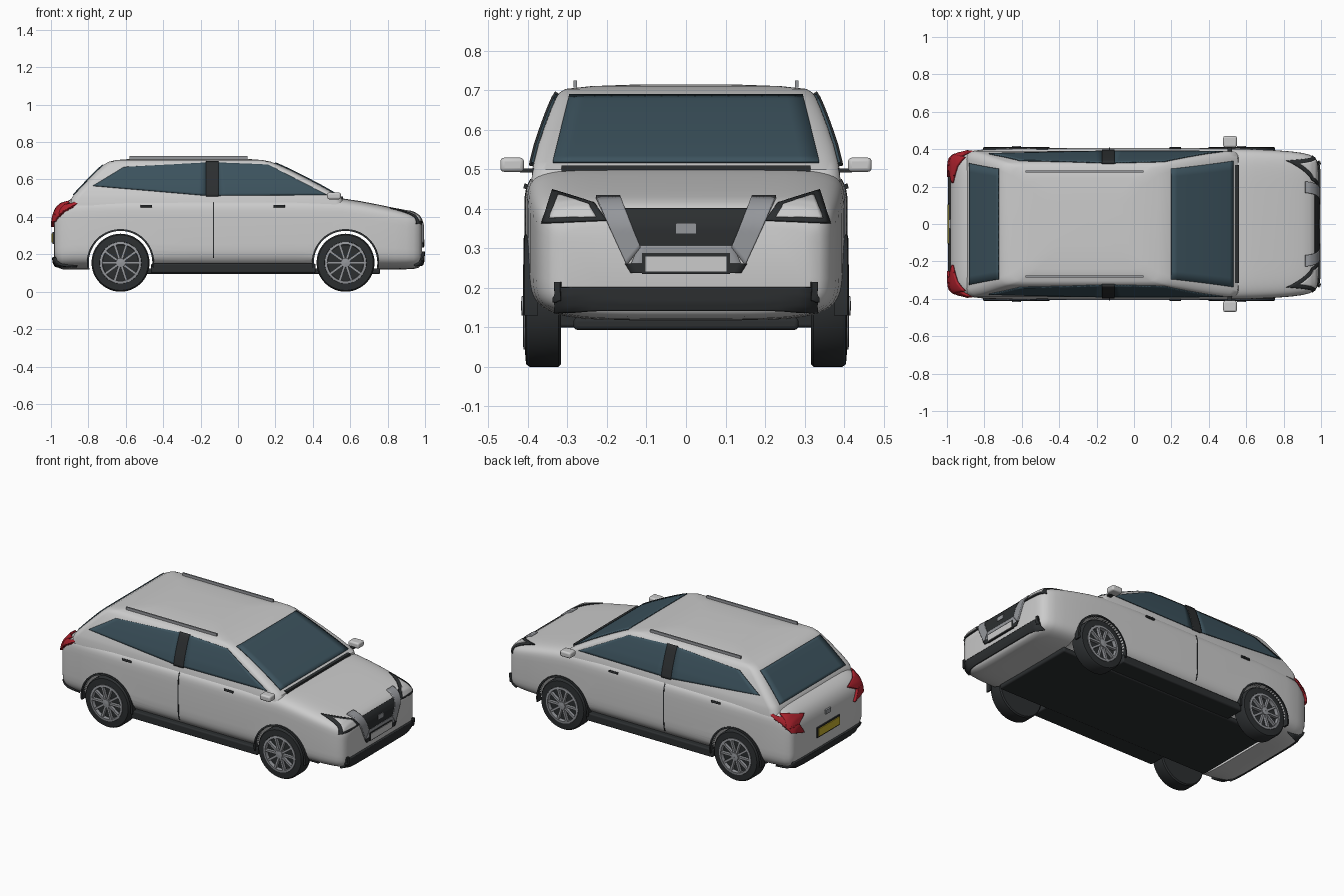
import bpy, bmesh, math
from mathutils import Vector, Matrix
from mathutils.bvhtree import BVHTree

if "Cube" in bpy.data.objects:
    bpy.data.objects.remove(bpy.data.objects["Cube"])


def material(name, r, g, b):
    m = bpy.data.materials.new(name)
    m.diffuse_color = (r, g, b, 1)
    m.use_nodes = True
    m.node_tree.nodes["Principled BSDF"].inputs["Base Color"].default_value = m.diffuse_color
    return m


BLACK = material("black_trim", .025, .028, .03, )
GLASS = material("tinted_glass", .045, .085, .11)
RED = material("red_lens", .4, .015, .025)
YELLOW = material("yellow_plate", .55, .42, .03)
METAL = material("grey_metal", .3, .31, .33)


def add(name, bm, mat=None, mirror=False, bevel=0, angle=35):
    bmesh.ops.recalc_face_normals(bm, faces=bm.faces)
    me = bpy.data.meshes.new(name)
    bm.to_mesh(me)
    bm.free()
    ob = bpy.data.objects.new(name, me)
    bpy.context.collection.objects.link(ob)
    if mat:
        me.materials.append(mat)
    if bevel:
        b = ob.modifiers.new("bevel", 'BEVEL')
        b.width, b.segments = bevel, 3
    if mirror:
        ob.modifiers.new("mirror", 'MIRROR').use_axis = (False, True, False)
    smooth(ob, angle)
    return ob


def smooth(ob, angle=35):
    bpy.ops.object.select_all(action='DESELECT')
    ob.select_set(True)
    bpy.context.view_layer.objects.active = ob
    bpy.ops.object.shade_smooth_by_angle(angle=math.radians(angle))


def box(name, lo, hi, mat=None, mirror=False, bevel=0):
    lo, hi = Vector(lo), Vector(hi)
    bm = bmesh.new()
    bmesh.ops.create_cube(bm, size=1, matrix=Matrix.Translation((lo + hi) / 2) @ Matrix.Diagonal((*(hi - lo), 1)))
    return add(name, bm, mat, mirror, bevel)


def loft(rings, closed=False):
    bm = bmesh.new()
    vs = [[bm.verts.new(p) for p in r] for r in rings]
    n = len(vs[0])
    pairs = list(zip(vs, vs[1:])) + ([(vs[-1], vs[0])] if closed else [])
    for a, b in pairs:
        for i in range(n):
            bm.faces.new((a[i], a[(i + 1) % n], b[(i + 1) % n], b[i]))
    if not closed:
        bm.faces.new(vs[0])
        bm.faces.new(vs[-1])
    bmesh.ops.recalc_face_normals(bm, faces=bm.faces)
    return bm


def section(w, zt, zb, n_top=8, n_low=5, count=64):
    zc, h, pts = (zt + zb) / 2, (zt - zb) / 2, []
    for i in range(count):
        t = 2 * math.pi * (i + .5) / count
        c, s = math.cos(t), math.sin(t)
        n = n_top if s > 0 else n_low
        pts.append((math.copysign(abs(c) ** (2 / n), c) * w, zc + math.copysign(abs(s) ** (2 / n), s) * h))
    return pts


def patch(name, corners, way, target, mat=None, mirror=True, lift=.003, thick=.006, n=14):
    """Quad seen along an axis and projected onto a surface: way is +x, -x or +y."""
    c = [Vector(p) for p in corners]
    bm, last, rows = bmesh.new(), None, []
    for i in range(n + 1):
        row = []
        for j in range(n + 1):
            u, v = i / n, j / n
            p = c[0].lerp(c[1], u).lerp(c[3].lerp(c[2], u), v)
            s = -1 if way == '-x' else 1
            axis = Vector((0, s, 0)) if way == '+y' else Vector((s, 0, 0))
            start = Vector((p.x, 0, p.y)) if way == '+y' else Vector((0, p.x, p.y))
            hit, nor, _, _ = target.ray_cast(start + axis * 2, -axis)
            if hit is None:
                hit, nor, _, _ = target.find_nearest(start + axis * (last if last else .9))
            last = abs(hit.dot(axis))
            row.append(bm.verts.new(hit + nor * lift))
        rows.append(row)
    for a, b in zip(rows, rows[1:]):
        for j in range(n):
            bm.faces.new((a[j], a[j + 1], b[j + 1], b[j]))
    ob = add(name, bm, mat)
    sol = ob.modifiers.new("thickness", 'SOLIDIFY')
    sol.thickness, sol.offset = thick, 0
    if mirror:
        ob.modifiers.new("mirror", 'MIRROR').use_axis = (False, True, False)
    return ob


# Lower body, lofted nose to tail: x, half width, top, bottom
stations = [(-.985, .32, .37, .20), (-.98, .345, .405, .16), (-.965, .36, .44, .13), (-.94, .373, .468, .12),
            (-.89, .388, .497, .118), (-.8, .399, .503, .118), (-.6, .405, .505, .118), (-.2, .407, .505, .118),
            (.3, .407, .505, .118), (.55, .403, .5, .118), (.65, .4, .485, .118), (.75, .395, .466, .118),
            (.84, .388, .447, .118), (.9, .38, .432, .12), (.94, .37, .419, .122), (.965, .355, .402, .128),
            (.978, .338, .38, .14), (.985, .31, .355, .165)]
bm = loft([[(x, y, z) for y, z in section(w, t, b)] for x, w, t, b in stations])
BODY = BVHTree.FromBMesh(bm)
body = add("lower_body", bm)

# Wheel arches cut through the body
WHEELS = (-.628, .575)
for x in WHEELS:
    cb = bmesh.new()
    bmesh.ops.create_cone(cb, cap_ends=True, segments=64, radius1=.17, radius2=.17, depth=1.2,
                          matrix=Matrix.Translation((x, 0, .155)) @ Matrix.Rotation(math.pi / 2, 4, 'X'))
    cutter = add("arch_cutter", cb)
    cutter.hide_render = True
    m = body.modifiers.new("arch", 'BOOLEAN')
    m.operation, m.object = 'DIFFERENCE', cutter
    bpy.context.view_layer.objects.active = body
    bpy.ops.object.modifier_apply(modifier=m.name)
    bpy.data.objects.remove(cutter)
smooth(body)

# Cabin, lofted upward: z, rear x, front x, half width
levels = [(.46, -.9, .57, .392), (.50, -.89, .555, .389), (.52, -.875, .525, .385), (.56, -.838, .455, .375),
          (.61, -.79, .36, .358), (.65, -.75, .28, .343), (.68, -.717, .215, .33), (.695, -.69, .175, .32),
          (.704, -.65, .13, .305), (.711, -.56, .04, .24), (.715, -.45, -.05, .13)]


def plan(z, x0, x1, w, r=.045):
    pts = []
    for cx, cy, a0 in ((x1 - r, w - r, 0), (x0 + r, w - r, 90), (x0 + r, r - w, 180), (x1 - r, r - w, 270)):
        pts += [(cx + r * math.cos(math.radians(a0 + k * 15)), cy + r * math.sin(math.radians(a0 + k * 15)), z)
                for k in range(7)]
    return pts


bm = loft([plan(*l) for l in levels])
CABIN = BVHTree.FromBMesh(bm)
add("cabin", bm)

# Glass and pillars
patch("windscreen", [(-.337, .517), (.337, .517), (.295, .686), (-.295, .686)], '+x', CABIN, GLASS, False)
patch("rear_window", [(-.325, .515), (.325, .515), (.295, .675), (-.295, .675)], '-x', CABIN, GLASS, False)
patch("rear_side_window", [(-.775, .565), (-.17, .513), (-.17, .688), (-.61, .665)], '+y', CABIN, GLASS)
patch("front_side_window", [(-.105, .513), (.475, .517), (.16, .678), (-.105, .688)], '+y', CABIN, GLASS)
patch("centre_pillar", [(-.17, .508), (-.105, .508), (-.105, .692), (-.17, .692)], '+y', CABIN, BLACK, thick=.016)
box("cowl", (.535, -.315, .48), (.562, .315, .51), BLACK)

# Roof rails and side details
box("roof_rail", (-.58, .276, .708), (.05, .285, .725), METAL, True)
patch("door_seam", [(-.133, .18), (-.127, .18), (-.127, .475), (-.133, .475)], '+y', BODY, BLACK, lift=.001, thick=.003)
for x in (-.49, .22):
    patch("door_handle", [(x - .03, .45), (x + .03, .45), (x + .03, .461), (x - .03, .461)], '+y', BODY, BLACK, thick=.012)
box("mirror_housing", (.477, .41, .494), (.55, .47, .53), None, True, .01)
box("mirror_stalk", (.5, .375, .493), (.525, .42, .502), BLACK, True)

# Underside
box("floor", (-.76, -.285, .094), (.76, .285, .125), BLACK, False, .01)
box("sill", (-.465, .27, .1), (.415, .4, .15), BLACK, True, .008)

# Nose: grille, surround, plates, lights and bumper
patch("grille", [(-.125, .303), (.125, .303), (.175, .4), (-.175, .4)], '+x', BODY, BLACK, False)
patch("grille_side_trim", [(.15, .258), (.115, .303), (.167, .427), (.228, .427)], '+x', BODY, METAL, thick=.012)
patch("grille_lower_trim", [(-.14, .26), (.14, .26), (.12, .307), (-.12, .307)], '+x', BODY, METAL, False, thick=.01)
patch("front_plate_frame", [(-.14, .238), (.14, .238), (.155, .262), (-.155, .262)], '+x', BODY, BLACK, False, .006)
box("front_plate_holder", (.97, -.112, .236), (.995, .112, .288), BLACK)
box("front_plate", (.985, -.103, .242), (.998, .103, .28))
box("grille_block", (.975, -.025, .338), (.993, .025, .364), METAL)
patch("headlight_frame", [(.2, .37), (.362, .363), (.338, .445), (.232, .412)], '+x', BODY, BLACK)
patch("headlight", [(.228, .378), (.344, .375), (.322, .431), (.246, .407)], '+x', BODY, None, lift=.006)
patch("front_bumper", [(-.33, .145), (.33, .145), (.33, .202), (-.33, .202)], '+x', BODY, BLACK, False, .005, .014)
patch("bumper_end", [(.315, .17), (.33, .17), (.33, .215), (.315, .215)], '+x', BODY, BLACK, lift=.01, thick=.014)

# Tail: lights, plate and bumper
patch("tail_light_upper", [(.29, .405), (.366, .4), (.355, .475), (.22, .44)], '-x', BODY, RED, lift=.007, thick=.016)
patch("tail_light_lower", [(.25, .345), (.352, .375), (.366, .41), (.29, .41)], '-x', BODY, RED, lift=.007, thick=.016)
patch("tail_light_side", [(-.968, .385), (-.93, .43), (-.82, .484), (-.955, .45)], '+y', BODY, RED, lift=.006, thick=.014)
box("rear_plate_holder", (-.993, -.112, .255), (-.97, .112, .318), BLACK)
box("rear_plate", (-.998, -.103, .262), (-.98, .103, .31), YELLOW)
box("tailgate_block", (-.992, -.025, .37), (-.96, .025, .396), METAL)
patch("rear_bumper", [(-.335, .14), (.335, .14), (.335, .185), (-.335, .185)], '-x', BODY, BLACK, False, .005, .014)


# Wheels and arch trims
def lathe(x, profile, seg=48):
    return loft([[(x + r * math.cos(a), y, .155 + r * math.sin(a)) for r, y in profile]
                 for a in (2 * math.pi * k / seg for k in range(seg))], True)


for x in WHEELS:
    end = "rear" if x < 0 else "front"
    add(end + "_tyre", lathe(x, [(.02, .316), (.148, .316), (.155, .323), (.155, .395), (.148, .405), (.112, .408),
                                 (.108, .39), (.02, .39)]), BLACK, True)
    add(end + "_rim", lathe(x, [(.096, .39), (.111, .39), (.111, .411), (.098, .413)]), METAL, True)
    hub = lathe(x, [(.001, .385), (.026, .385), (.024, .416), (.001, .418)])
    for k in range(10):
        a = 2 * math.pi * k / 10
        bmesh.ops.create_cube(hub, size=1, matrix=Matrix.Translation((x, .402, .155)) @ Matrix.Rotation(a, 4, 'Y')
                              @ Matrix.Translation((.06, 0, 0)) @ Matrix.Diagonal((.085, .018, .013, 1)))
    add(end + "_spokes", hub, METAL, True)
    rings = []
    for k in range(37):
        a = math.radians(-8 + 196 * k / 36)
        rings.append([(x + r * math.cos(a), y, .155 + r * math.sin(a))
                      for r, y in ((.17, .375), (.18, .375), (.18, .409), (.17, .411))])
    add(end + "_arch_trim", loft(rings), BLACK, True)
